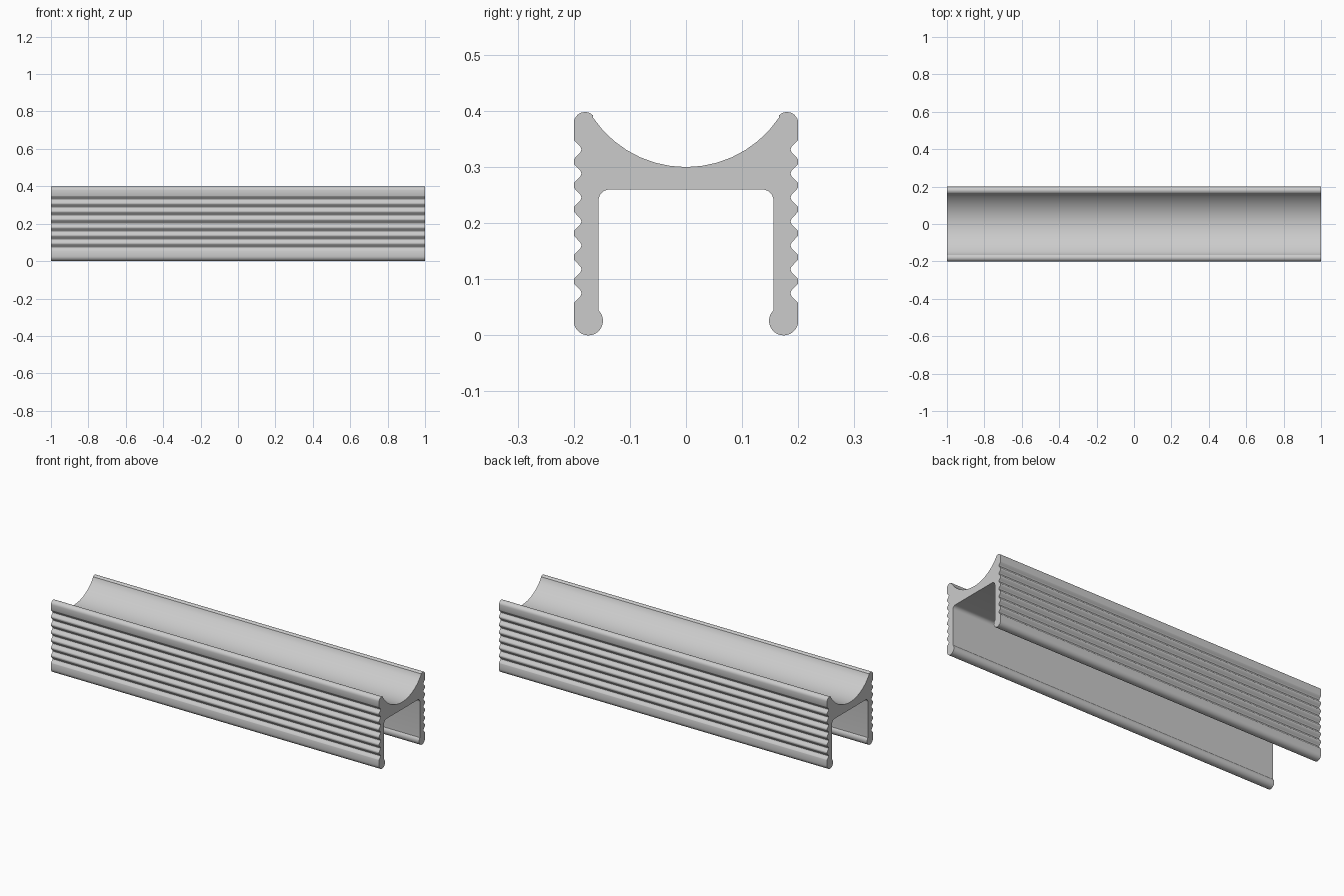
import bpy, bmesh
from math import sin, cos, radians, degrees, atan2, acos
from mathutils import Vector

cube = bpy.data.objects.get("Cube")
if cube:
    bpy.data.objects.remove(cube)

LENGTH, HALF_WIDTH = 2.0, 0.2
GROOVES, FIRST_GROOVE, PITCH = 7, 0.075, 0.0427


def arc(cy, cz, radius, start, end, steps):
    """Points on a circle in the y-z plane, angles in degrees from +y."""
    angles = [radians(start + (end - start) * i / steps) for i in range(steps + 1)]
    return [(cy + radius * cos(a), cz + radius * sin(a)) for a in angles]


# Half profile, from the middle of the cradle around to the middle of the ceiling
lobe_y, lobe_z, lobe_r = 0.18, 0.378, 0.02
cradle_z, cradle_r = 0.5, 0.2
touch = degrees(atan2(lobe_z - cradle_z, lobe_y))
half = arc(0, cradle_z, cradle_r, -90, touch, 7)
half += arc(lobe_y, lobe_z, lobe_r, touch + 180, 0, 12)[1:]

# Rounded grooves down the outer wall
groove = [(0.0185, 0), (0.0165, 0.0008), (0.0075, 0.0095), (0.005, 0.012), (0, 0.0137)]
groove += [(-dz, depth) for dz, depth in reversed(groove[:-1])]
for i in reversed(range(GROOVES)):
    half += [(HALF_WIDTH - depth, FIRST_GROOVE + i * PITCH + dz) for dz, depth in groove]

# Bead at the foot, inner wall and filleted ceiling
bead_r, wall_y, ceiling_z, fillet = 0.026, 0.156, 0.26, 0.02
bead_y = HALF_WIDTH - bead_r
bead_end = degrees(acos((wall_y - bead_y) / bead_r))
half += arc(bead_y, bead_r, bead_r, 0, bead_end - 360, 18)
half += arc(wall_y - fillet, ceiling_z - fillet, fillet, 0, 90, 6)

# Mirror the half; the cradle's middle point is shared
profile = half + [(-y, z) for y, z in reversed(half[1:])]

# Extrude the profile along the length
bm = bmesh.new()
verts = [bm.verts.new((-LENGTH / 2, y, z)) for y, z in profile]
end_face = bm.faces.new(verts)
result = bmesh.ops.extrude_face_region(bm, geom=[end_face], use_keep_orig=True)
moved = [g for g in result["geom"] if isinstance(g, bmesh.types.BMVert)]
bmesh.ops.translate(bm, verts=moved, vec=Vector((LENGTH, 0, 0)))
bmesh.ops.recalc_face_normals(bm, faces=bm.faces)
mesh = bpy.data.meshes.new("grooved_rail")
bm.to_mesh(mesh)
bm.free()

rail = bpy.data.objects.new("grooved_rail", mesh)
bpy.context.collection.objects.link(rail)

# Plain grey material
grey = bpy.data.materials.new("light grey")
grey.use_nodes = True
colour = (0.6, 0.6, 0.6, 1)
grey.diffuse_color = colour
grey.node_tree.nodes["Principled BSDF"].inputs["Base Color"].default_value = colour
mesh.materials.append(grey)

bpy.ops.object.select_all(action="DESELECT")
rail.select_set(True)
bpy.context.view_layer.objects.active = rail
bpy.ops.object.shade_smooth_by_angle(angle=radians(35))
